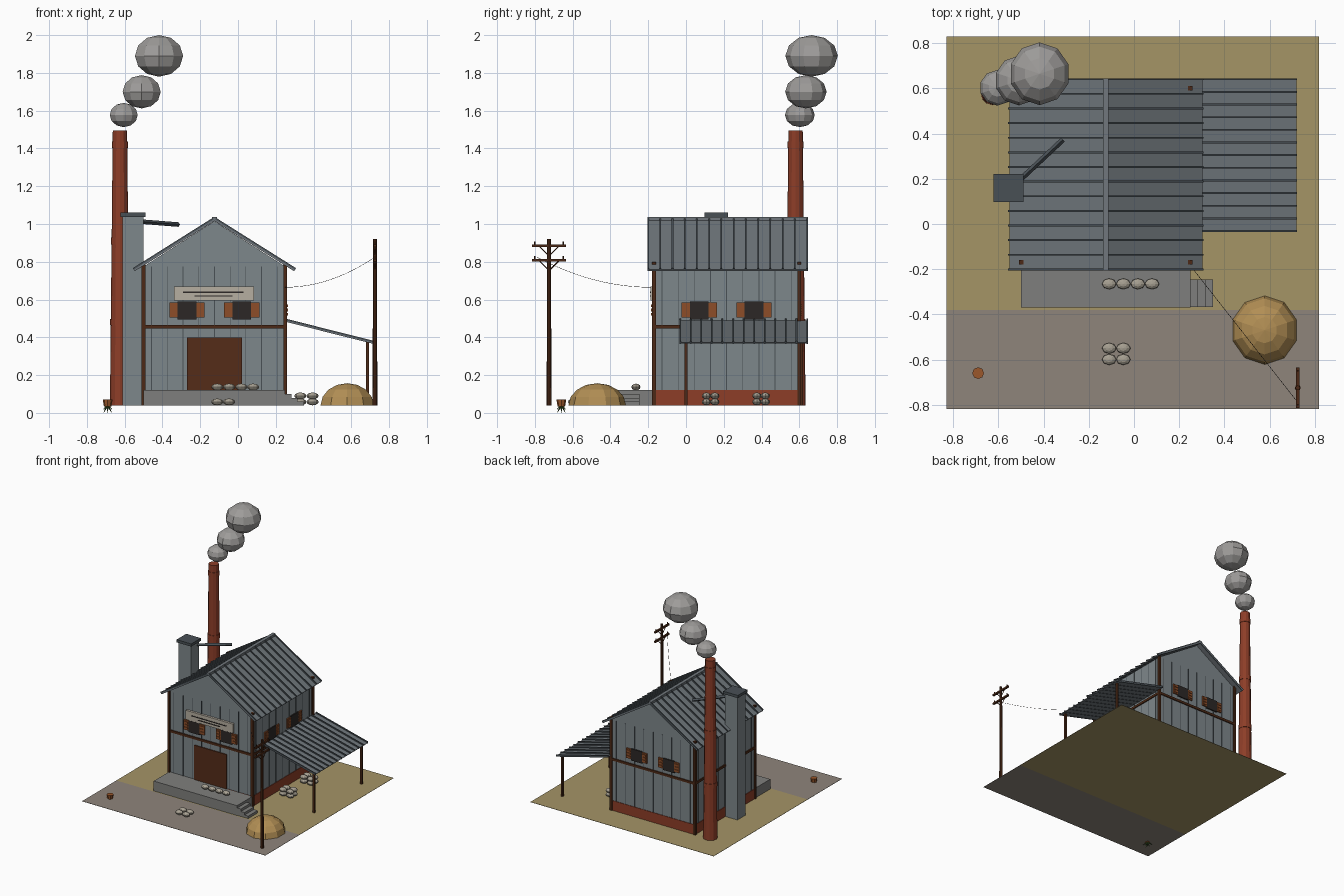
import bpy, bmesh
from math import pi, radians, cos, sin
from mathutils import Vector, Matrix

if "Cube" in bpy.data.objects:
    bpy.data.objects.remove(bpy.data.objects["Cube"])

T = Matrix.Translation


def mat(name, hexcol):
    m = bpy.data.materials.new(name)
    c = [int(hexcol[i:i + 2], 16) / 255 for i in (0, 2, 4)]
    m.diffuse_color = [v ** 2.2 for v in c] + [1]
    m.use_nodes = True
    m.node_tree.nodes["Principled BSDF"].inputs["Base Color"].default_value = m.diffuse_color
    return m


METAL, ROOF, DARK = mat("metal", "7d868a"), mat("roof", "70777c"), mat("dark_metal", "4a5156")
BRICK, WOOD, DOOR = mat("brick", "8c402c"), mat("wood", "4d2d1c"), mat("door_wood", "56301f")
SHUT, GLASS, CREAM = mat("shutter", "8c4f2d"), mat("glass", "302c2a"), mat("cream", "b5ada0")
STONE, ROAD, DIRT = mat("stone", "7e7e7c"), mat("road", "8d847a"), mat("dirt", "a39366")
HAY, SACK, SMOKE = mat("hay", "b08d55"), mat("sack", "a59e90"), mat("smoke", "9c9a98")
POT, LEAF = mat("pot", "99582f"), mat("leaf", "3c5a2c")


def finish(name, bm, m):
    bmesh.ops.recalc_face_normals(bm, faces=bm.faces)
    me = bpy.data.meshes.new(name)
    bm.to_mesh(me)
    bm.free()
    ob = bpy.data.objects.new(name, me)
    me.materials.append(m)
    bpy.context.collection.objects.link(ob)
    return ob


def box(bm, lo, hi, M=Matrix()):
    lo, hi = Vector(lo), Vector(hi)
    bmesh.ops.create_cube(bm, size=1, matrix=M @ T((lo + hi) / 2) @ Matrix.Diagonal((*(hi - lo), 1)))


def boxes(name, m, items, M=Matrix()):
    bm = bmesh.new()
    for lo, hi in items:
        box(bm, lo, hi, M)
    return finish(name, bm, m)


def rod(bm, p, q, r1, r2=None, n=8):
    p, q = Vector(p), Vector(q)
    d = q - p
    M = T((p + q) / 2) @ d.to_track_quat('Z', 'Y').to_matrix().to_4x4()
    bmesh.ops.create_cone(bm, cap_ends=True, segments=n, radius1=r1,
                          radius2=r1 if r2 is None else r2, depth=d.length, matrix=M)


def ball(bm, c, r, n=10, rings=6):
    bmesh.ops.create_uvsphere(bm, u_segments=n, v_segments=rings, radius=1,
                              matrix=T(c) @ Matrix.Diagonal((*r, 1)))


def prism(bm, pts, y0, y1):
    # XZ profile extruded along y
    f = bm.faces.new([bm.verts.new((x, y0, z)) for x, z in pts])
    g = bmesh.ops.extrude_face_region(bm, geom=[f])['geom']
    bmesh.ops.translate(bm, vec=(0, y1 - y0, 0), verts=[v for v in g if isinstance(v, bmesh.types.BMVert)])


G = 0.04            # ground level
X0, X1, Y0, Y1 = -0.50, 0.25, -0.17, 0.60
XC, YC = -0.125, 0.215

# ground slabs
boxes("dirt_ground", DIRT, [((-0.83, -0.38, G - 0.002), (0.82, 0.83, G))])
boxes("road", ROAD, [((-0.83, -0.82, G - 0.002), (0.82, -0.38, G))])

# house body
bm = bmesh.new()
prism(bm, [(X0, 0.10), (X1, 0.10), (X1, 0.775), (XC, 1.015), (X0, 0.775)], Y0, Y1)
finish("house_walls", bm, METAL)
boxes("brick_base", BRICK, [((X0 - .004, Y0 - .004, G), (X1 + .004, Y1 + .004, 0.12))])
boxes("corner_posts", WOOD, [((x - .01, y - .01, G), (x + .01, y + .01, 0.80)) for x in (X0, X1) for y in (Y0, Y1)])

# per-wall details: local x along the wall, local -y outward
walls = {"front": (XC, Y0, 0, .375), "right": (X1, YC, 90, .385),
         "back": (XC, Y1, 180, .375), "left": (X0, YC, 270, .385)}
for side, (x, y, a, hw) in walls.items():
    M = T((x, y, 0)) @ Matrix.Rotation(radians(a), 4, 'Z')
    boxes(side + "_beam", WOOD, [((-hw, -.008, .447), (hw, .005, .466))], M)
    boxes(side + "_battens", DARK, [((i * hw / 4.5 - .002, -.003, .12), (i * hw / 4.5 + .002, .002, .775))
                                    for i in range(-4, 5)], M)
    if side == "left":
        continue
    boxes(side + "_window_panes", GLASS, [((c - .05, -.010, .495), (c + .05, .002, .59)) for c in (-.145, .145)], M)
    bm = bmesh.new()
    for c in (-.145, .145):
        for s in (c - .071, c + .071):
            box(bm, (s - .022, -.010, .505), (s + .022, .002, .585), M)
            for k in range(3):
                z = .522 + k * .023
                box(bm, (s - .016, -.015, z - .007), (s + .016, -.008, z + .007), M)
    finish(side + "_shutters", bm, SHUT)

# door and signboard
boxes("door", DOOR, [((-.27, Y0 - .008, .12), (.02, Y0, .40))])
boxes("signboard", CREAM, [((-.34, Y0 - .018, .595), (.085, Y0, .67))])
boxes("signboard_stripes", GLASS, [((-.29, Y0 - .021, .635), (.03, Y0 - .016, .642)),
                                   ((-.23, Y0 - .021, .615), (-.03, Y0 - .016, .622))])

# main roof: two slopes, ribs and ridge cap
def ribbed(name, a, b, y0, y1, n, t=.008):
    bm = bmesh.new()
    up = Vector((-(b[1] - a[1]), b[0] - a[0])).normalized()
    up = up if up.y > 0 else -up
    a, b = Vector(a), Vector(b)
    prism(bm, [a, b, b + up * t, a + up * t], y0, y1)
    finish(name, bm, ROOF)
    bm = bmesh.new()
    for i in range(n):
        y = y0 + .004 + (y1 - y0 - .008) * i / (n - 1)
        prism(bm, [a - up * .002, b - up * .002, b + up * (t + .009), a + up * (t + .009)], y - .004, y + .004)
    finish(name + "_ribs", bm, DARK)


ribbed("roof_left", (-.548, .752), (XC, 1.018), -.205, .645, 14)
ribbed("roof_right", (.298, .752), (XC, 1.018), -.205, .645, 14)
boxes("ridge_cap", ROOF, [((XC - .013, -.205, 1.018), (XC + .013, .645, 1.038))])

# side shelter
ribbed("shelter_roof", (.25, .485), (.718, .367), -.035, .645, 13, .005)
boxes("shelter_posts", WOOD, [((.677, y - .008, G), (.693, y + .008, .374)) for y in (0, .612)])

# loading platform with steps
boxes("platform", STONE, [((X0, -.37, G), (X1, Y0, .12))])
boxes("platform_steps", STONE, [((.25, -.367, G), (.25 + .033 * (i + 1), -.245, .10 - .02 * i)) for i in range(3)])

# brick chimney with bands, smoke puffs
bm = bmesh.new()
cx, cy = -.625, .58
rod(bm, (cx, cy, G), (cx, cy, 1.495), .053, .038, 12)
finish("chimney", bm, BRICK)
bm = bmesh.new()
for z in (.48, .91, 1.42):
    r = .053 - .0103 * z + .004
    rod(bm, (cx, cy, z - .018), (cx, cy, z + .018), r, r, 12)
finish("chimney_bands", bm, BRICK)
bm = bmesh.new()
ball(bm, (-.605, .603, 1.577), (.078, .079, .064))
ball(bm, (-.51, .635, 1.70), (.106, .110, .088))
ball(bm, (-.418, .665, 1.89), (.134, .139, .110))
finish("smoke_puffs", bm, SMOKE)

# square vent duct with cap and stay bar
boxes("vent_duct", METAL, [((-.612, .107, G), (-.50, .213, 1.04))])
boxes("vent_cap", DARK, [((-.622, .098, 1.038), (-.49, .222, 1.06))])
bm = bmesh.new()
rod(bm, (-.505, .195, 1.012), (-.315, .373, .997), .012, n=4)
finish("vent_stay", bm, DARK)

# sacks: platform row, road pile, two stacks under the shelter
spots = [(x, -.265, .137) for x in (-.11, -.047, .017, .08)]
spots += [(x, y, .058) for x in (-.11, -.047) for y in (-.55, -.60)]
spots += [(x, y + dy, z) for x in (.33, .395) for y in (.108, .375) for dy in (0, .045) for z in (.058, .09)]
bm = bmesh.new()
for s in spots:
    ball(bm, s, (.032, .024, .018), 8, 6)
finish("sacks", bm, SACK)

# hay mound
bm = bmesh.new()
ball(bm, (.578, -.47, G), (.148, .152, .117), 10, 8)
bmesh.ops.bisect_plane(bm, geom=bm.verts[:] + bm.edges[:] + bm.faces[:], plane_co=(0, 0, G),
                       plane_no=(0, 0, 1), clear_inner=True)
finish("hay_mound", bm, HAY)

# utility pole with cross arms, braces and pegs
px, py = .725, -.725
bm = bmesh.new()
rod(bm, (px, py, G), (px, py, .92), .013, .010)
for z in (.885, .808):
    box(bm, (px - .007, py - .09, z - .007), (px + .007, py + .09, z + .007))
    for s in (-1, 1):
        rod(bm, (px, py + s * .055, z), (px, py, z - .055), .003, n=4)
        rod(bm, (px, py + s * .075, z), (px, py + s * .075, z + .022), .004, n=6)
finish("utility_pole", bm, WOOD)

# sagging wire to the house
cu = bpy.data.curves.new("power_wire", 'CURVE')
cu.dimensions, cu.bevel_depth, cu.bevel_resolution = '3D', .001, 0
sp = cu.splines.new('POLY')
sp.points.add(12)
p, q = Vector((px, -.79, .825)), Vector((.25, -.185, .665))
for i, pt in enumerate(sp.points):
    t = i / 12
    v = p.lerp(q, t) - Vector((0, 0, .16 * t * (1 - t)))
    pt.co = (*v, 1)
cu.materials.append(GLASS)
bpy.context.collection.objects.link(bpy.data.objects.new("power_wire", cu))

# upturned plant pot with leaves below
c = Vector((-.69, -.66, 0))
bm = bmesh.new()
rod(bm, c + Vector((0, 0, .035)), c + Vector((0, 0, .072)), .020, .026)
finish("plant_pot", bm, POT)
bm = bmesh.new()
for i in range(8):
    a = i * pi / 4
    r, z = (.034, .018) if i % 2 else (.022, 0)
    rod(bm, c + Vector((0, 0, .042)), c + Vector((r * cos(a), r * sin(a), z)), .007, .0005, 4)
finish("plant_leaves", bm, LEAF)
